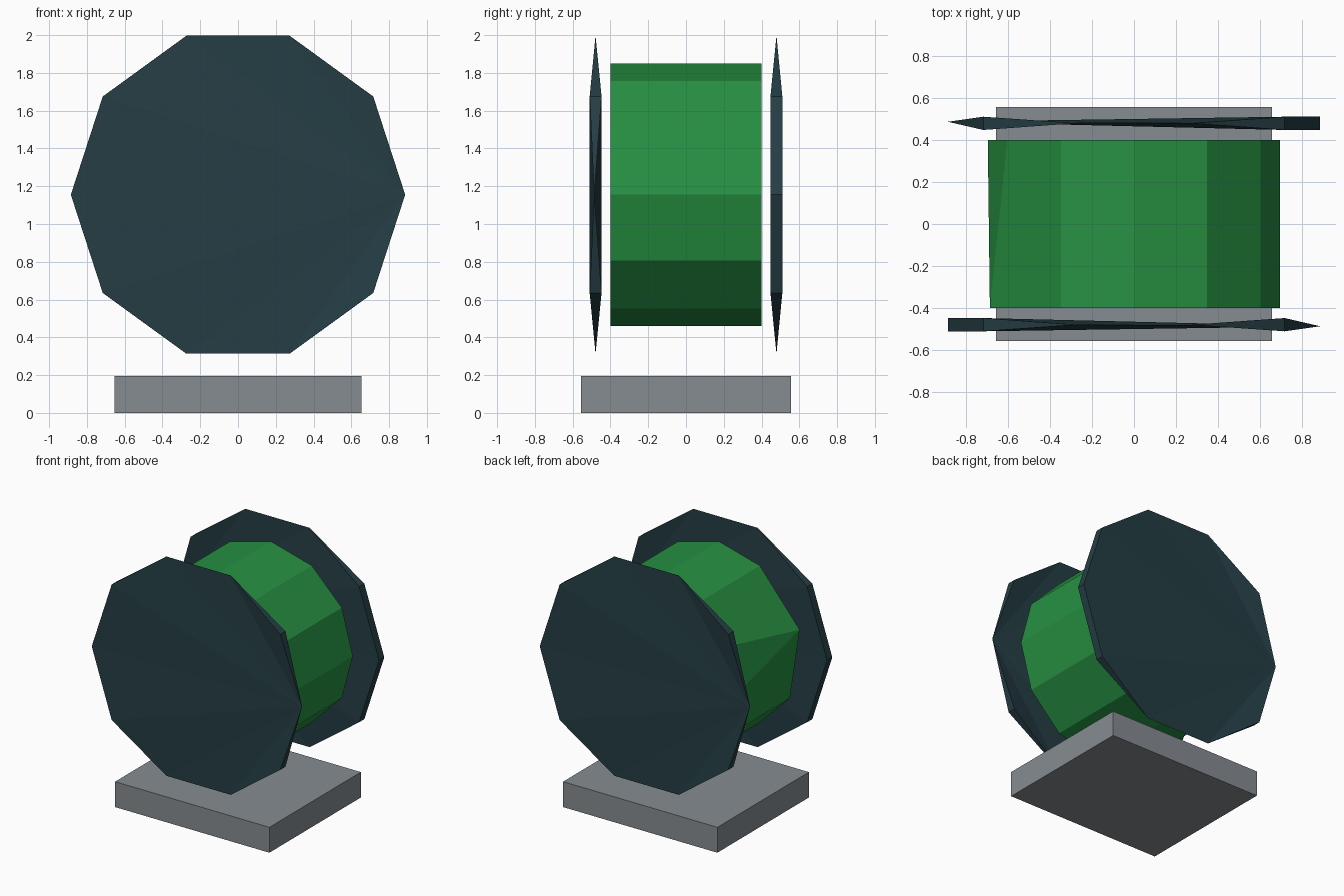
import bpy, bmesh, math

if "Cube" in bpy.data.objects:
    bpy.data.objects.remove(bpy.data.objects["Cube"])

CENTRE_Z = 1.155


def material(name, rgb):
    m = bpy.data.materials.new(name)
    m.diffuse_color = (*rgb, 1.0)
    m.use_nodes = True
    m.node_tree.nodes["Principled BSDF"].inputs["Base Color"].default_value = m.diffuse_color
    return m


green = material("green", (0.0194, 0.283, 0.0545))
teal = material("dark_teal", (0.0185, 0.048, 0.0595))
grey = material("grey", (0.238, 0.262, 0.283))


def finish(bm, name, mat):
    bmesh.ops.recalc_face_normals(bm, faces=bm.faces)
    mesh = bpy.data.meshes.new(name)
    bm.to_mesh(mesh)
    bm.free()
    mesh.materials.append(mat)
    obj = bpy.data.objects.new(name, mesh)
    bpy.context.collection.objects.link(obj)
    return obj


def ring_point(radius, degrees):
    a = math.radians(degrees)
    return radius * math.cos(a), CENTRE_Z + radius * math.sin(a)


def add_face(bm, verts):
    # skip repeated corners so merged points give triangles or nothing
    corners = list(dict.fromkeys(verts))
    if len(corners) > 2:
        bm.faces.new(corners)


# base block
bm = bmesh.new()
bmesh.ops.create_cube(bm, size=1)
for v in bm.verts:
    v.co = (v.co.x * 1.31, v.co.y * 1.11, (v.co.z + 0.5) * 0.195)
finish(bm, "base", grey)

# twelve-sided drum, with two front corners merged on the left side
bm = bmesh.new()
front, back = [], []
for i in range(12):
    x, z = ring_point(0.695, i * 30)
    back.append(bm.verts.new((x, 0.4, z)))
    if i == 6:
        front.append(front[-1])
    elif i == 5:
        front.append(bm.verts.new((-0.685, -0.4, CENTRE_Z + 0.2)))
    else:
        front.append(bm.verts.new((x, -0.4, z)))
for i in range(12):
    j = (i + 1) % 12
    add_face(bm, (front[i], front[j], back[j], back[i]))
add_face(bm, front)
add_face(bm, back)
finish(bm, "drum", green)


# ten-sided end discs: top, bottom and one side taper to a sharp rim
def end_disc(name, turn):
    bm = bmesh.new()
    outer, inner = [], []
    for i in range(10):
        x, z = ring_point(0.885, i * 36)
        if i in (0, 2, 3, 7, 8):
            y = -0.486 if i == 0 else -0.479
            v = bm.verts.new((turn * x, turn * y, z))
            outer.append(v)
            inner.append(v)
        else:
            outer.append(bm.verts.new((turn * x, turn * -0.51, z)))
            inner.append(bm.verts.new((turn * x, turn * -0.447, z)))
    for i in range(10):
        j = (i + 1) % 10
        add_face(bm, (outer[i], outer[j], inner[j], inner[i]))
    # caps fan out from the sharp side corner
    for ring in (outer, inner):
        for i in range(1, 9):
            if bm.faces.get((ring[0], ring[i], ring[i + 1])) is None:
                add_face(bm, (ring[0], ring[i], ring[i + 1]))
    finish(bm, name, teal)


end_disc("front_disc", 1)
end_disc("back_disc", -1)
